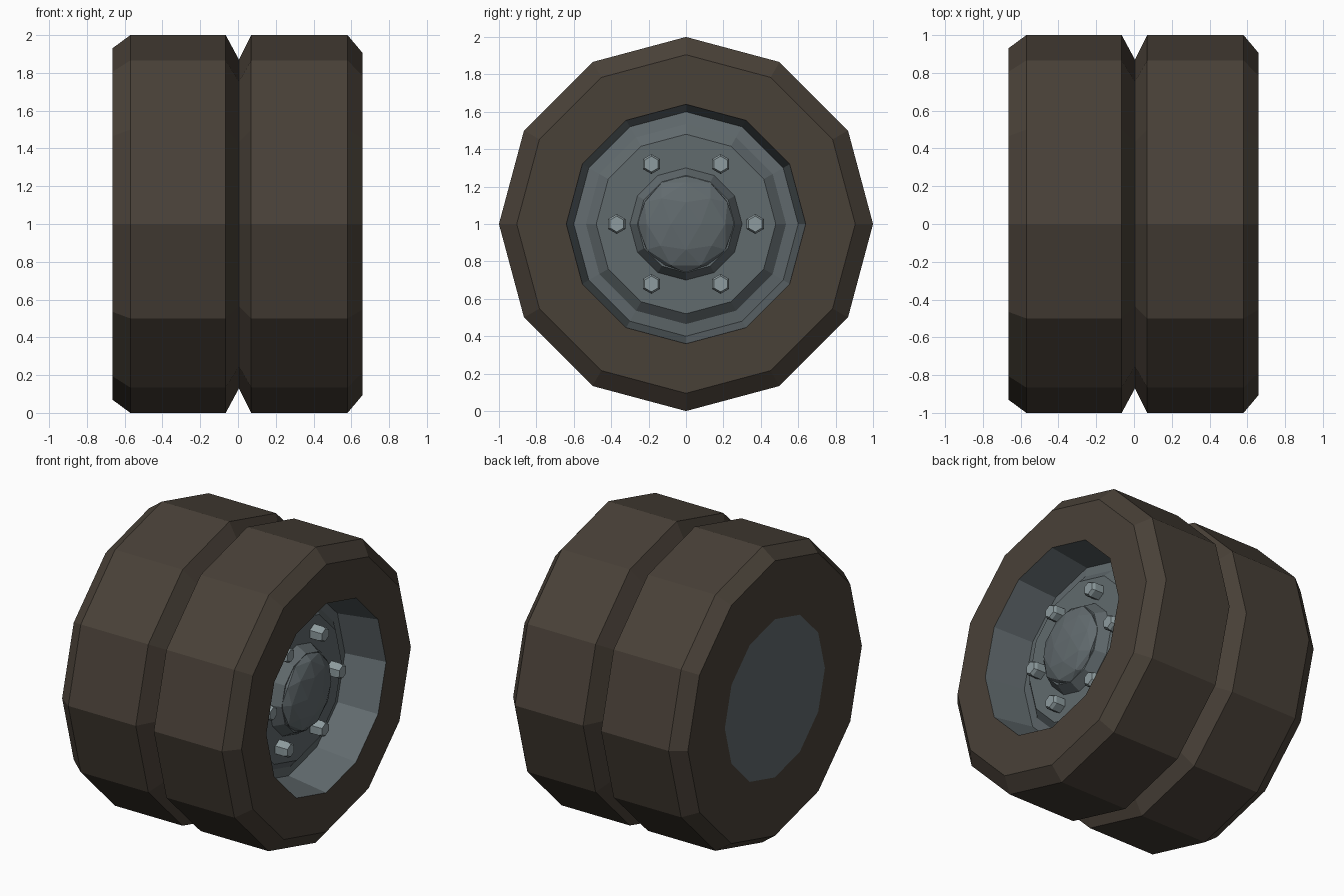
import bpy, bmesh, math
from mathutils import Matrix, Vector

if "Cube" in bpy.data.objects:
    bpy.data.objects.remove(bpy.data.objects["Cube"])


def material(name, rgb):
    m = bpy.data.materials.new(name)
    m.diffuse_color = (*rgb, 1)
    m.use_nodes = True
    m.node_tree.nodes["Principled BSDF"].inputs["Base Color"].default_value = m.diffuse_color
    return m


RUBBER = material("dark brown rubber", (0.066, 0.052, 0.039))
STEEL = material("blue grey steel", (0.120, 0.145, 0.155))
BOLT = material("light grey bolt", (0.27, 0.33, 0.345))


def finish(bm, name, mat):
    mesh = bpy.data.meshes.new(name)
    bm.to_mesh(mesh)
    bm.free()
    mesh.materials.append(mat)
    ob = bpy.data.objects.new(name, mesh)
    bpy.context.collection.objects.link(ob)
    return ob


def lathe(name, profile, mat, centre=(0, 0, 1), sides=12, phase=0.0):
    """Spin (x, radius) points round the x axis; list runs from the +x end to the -x end."""
    bm = bmesh.new()
    rings = []
    for x, r in profile:
        n = 1 if r == 0 else sides
        rings.append([bm.verts.new(Vector(centre) + Vector((
            x, r * math.cos(phase + 2 * math.pi * k / sides),
            r * math.sin(phase + 2 * math.pi * k / sides)))) for k in range(n)])
    for a, b in zip(rings, rings[1:]):
        for k in range(sides):
            j = (k + 1) % sides
            quad = [b[k % len(b)], b[j % len(b)], a[j % len(a)], a[k % len(a)]]
            bm.faces.new(list(dict.fromkeys(quad)))
    return finish(bm, name, mat)


# Twin tyres with a V groove between them
lathe("twin_tyre", [(0.66, 0.64), (0.66, 0.905), (0.58, 1.0), (0.07, 1.0), (0.005, 0.87),
                    (-0.065, 1.0), (-0.57, 1.0), (-0.665, 0.93), (-0.665, 0.535)], RUBBER)

# Flat plate closing the inner side
lathe("back_plate", [(-0.665, 0.535), (-0.665, 0)], STEEL)

# Recessed rim with a raised bolt plate and hub ring
lathe("rim", [(0.51, 0), (0.51, 0.26), (0.44, 0.30), (0.44, 0.48), (0.39, 0.535),
              (0.38, 0.60), (0.66, 0.64)], STEEL)

# Faceted hub dome: upper half of a flattened icosphere
bm = bmesh.new()
bmesh.ops.create_icosphere(bm, subdivisions=2, radius=0.26)
bmesh.ops.transform(bm, matrix=Matrix.Translation((0.505, 0, 1)) @ Matrix.Diagonal((0.3, 1, 1, 1)),
                    verts=bm.verts)
bmesh.ops.bisect_plane(bm, geom=bm.verts[:] + bm.edges[:] + bm.faces[:],
                       plane_co=(0.505, 0, 0), plane_no=(1, 0, 0), clear_inner=True)
finish(bm, "hub_dome", STEEL)

# Six hexagonal wheel bolts
for i in range(6):
    a = math.radians(60 * i)
    lathe(f"wheel_bolt_{i + 1}", [(0.525, 0), (0.525, 0.042), (0.505, 0.053), (0.435, 0.053)], BOLT,
          centre=(0, 0.37 * math.cos(a), 1 + 0.37 * math.sin(a)), sides=6, phase=math.pi / 6)
